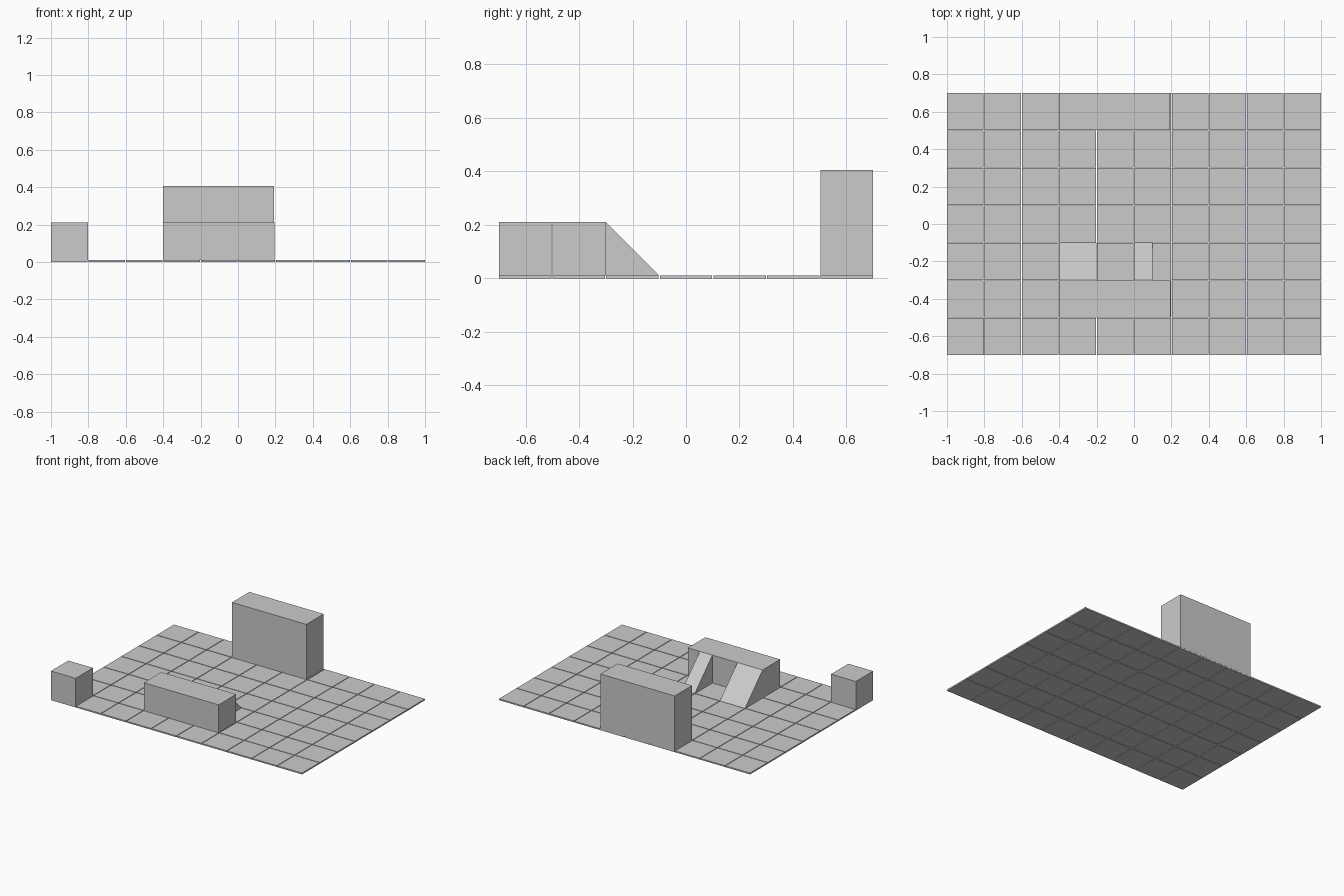
import bpy
import bmesh

cube = bpy.data.objects.get("Cube")
if cube:
    bpy.data.objects.remove(cube, do_unlink=True)

# Single plain grey for every part
grey = bpy.data.materials.new("plain_grey")
grey.use_nodes = True
colour = (0.6, 0.6, 0.6, 1)
grey.diffuse_color = colour
grey.node_tree.nodes["Principled BSDF"].inputs["Base Color"].default_value = colour

COLS, ROWS = 10, 7
TILE = 0.196
PITCH = (2 - TILE) / (COLS - 1)
FLOOR = 0.01


def extrude_profile(name, profile, x0, x1):
    """Sweep a closed (y, z) profile along x."""
    bm = bmesh.new()
    face = bm.faces.new([bm.verts.new((x0, y, z)) for y, z in profile])
    ext = bmesh.ops.extrude_face_region(bm, geom=[face])
    moved = [v for v in ext["geom"] if isinstance(v, bmesh.types.BMVert)]
    bmesh.ops.translate(bm, verts=moved, vec=(x1 - x0, 0, 0))
    bmesh.ops.recalc_face_normals(bm, faces=bm.faces)
    mesh = bpy.data.meshes.new(name)
    bm.to_mesh(mesh)
    bm.free()
    mesh.materials.append(grey)
    obj = bpy.data.objects.new(name, mesh)
    bpy.context.collection.objects.link(obj)
    return obj


def box(name, x0, x1, y0, y1, z0, z1):
    return extrude_profile(name, [(y0, z0), (y1, z0), (y1, z1), (y0, z1)], x0, x1)


def ramp(name, x0, x1):
    profile = [(-0.3, FLOOR), (-0.1, FLOOR), (-0.3, 0.21)]
    return extrude_profile(name, profile, x0, x1)


# Floor: one tile repeated in both directions with thin gaps
y_start = -((ROWS - 1) * PITCH + TILE) / 2
floor = box("floor_tiles", -1, -1 + TILE, y_start, y_start + TILE, 0, FLOOR)
for axis, count in enumerate((COLS, ROWS)):
    array = floor.modifiers.new("repeat", "ARRAY")
    array.count = count
    array.use_relative_offset = False
    array.use_constant_offset = True
    offset = [0, 0, 0]
    offset[axis] = PITCH
    array.constant_offset_displace = offset

# Blocks standing on the floor
box("corner_block", -1, -0.803, -0.7, -0.503, FLOOR, 0.21)
box("back_wall", -0.4, 0.192, 0.503, 0.7, FLOOR, 0.405)
box("front_platform", -0.4, 0.196, -0.5, -0.3, FLOOR, 0.21)

# Ramps leading down from the platform
ramp("wide_ramp", -0.4, -0.2)
ramp("narrow_ramp", 0, 0.1)
